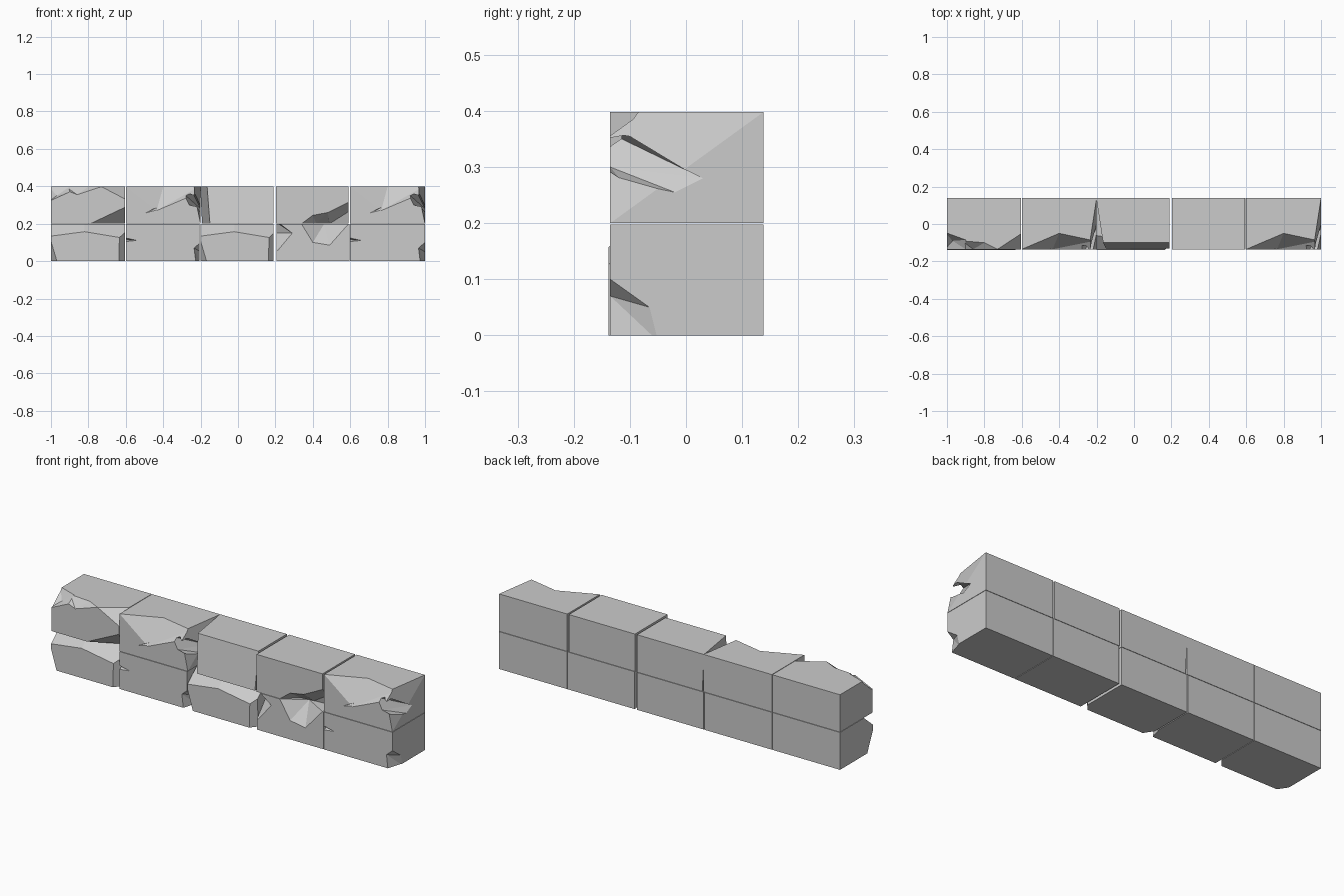
import bpy, bmesh
from mathutils import Vector

if "Cube" in bpy.data.objects:
    bpy.data.objects.remove(bpy.data.objects["Cube"])

F, B, H = -0.135, 0.138, 0.198   # front y, back y, block height


def new_object(name, bm):
    bmesh.ops.recalc_face_normals(bm, faces=bm.faces[:])
    me = bpy.data.meshes.new(name)
    bm.to_mesh(me)
    bm.free()
    ob = bpy.data.objects.new(name, me)
    bpy.context.collection.objects.link(ob)
    return ob


def hull(points):
    bm = bmesh.new()
    for p in points:
        bm.verts.new(p)
    res = bmesh.ops.convex_hull(bm, input=bm.verts[:])
    loose = [v for v in bm.verts if not v.link_faces]
    bmesh.ops.delete(bm, geom=loose, context='VERTS')
    return bm


def block(name, cx, z0, left=-0.2, right=0.197, front=F, planes=(), notches=()):
    """Stone block in local space: flat cuts by planes, then hollow chips."""
    bm = hull([(x, y, z) for x in (left, right) for y in (front, B) for z in (0, H)])
    for a, b, c in planes:
        a, b, c = Vector(a), Vector(b), Vector(c)
        n = (b - a).cross(c - a).normalized()
        if n.dot(Vector((0, 0, H / 2)) - a) > 0:
            n = -n
        cut = bmesh.ops.bisect_plane(bm, geom=bm.verts[:] + bm.edges[:] + bm.faces[:],
                                     plane_co=a, plane_no=n, clear_outer=True)
        edges = [e for e in bm.edges if e.is_boundary]
        if edges:
            bmesh.ops.contextual_create(bm, geom=edges)
    ob = new_object(name, bm)
    bpy.context.view_layer.objects.active = ob
    for pts in notches:
        cutter = new_object("chip_cutter", hull(pts))
        cutter.hide_render = True
        mod = ob.modifiers.new("chip", 'BOOLEAN')
        mod.operation, mod.solver, mod.object = 'DIFFERENCE', 'EXACT', cutter
        bpy.ops.object.modifier_apply(modifier=mod.name)
        bpy.data.objects.remove(cutter)
    ob.location = (cx, 0, z0)
    return ob


# Recurring stone: broken top edge, slanted right end, hollow in right corner
broken_top = dict(
    right=0.2,
    planes=[((.2, B, H), (.165, -.09, H), (.2, F, 0))],
    notches=[
        [(-.2, F, H), (-.035, F, .07), (.085, F, .135), (.15, F, .16), (0, -.05, H),
         (.07, -.085, H), (.19, -.09, H), (.2, F, .17), (0, -.25, .3), (.25, -.2, .3)],
        [(.11, F, .16), (.14, F, .10), (.16, -.10, .16), (.2, .03, .08), (.2, -.02, .055),
         (.2, -.115, .075), (.3, -.1, .10), (.28, -.22, .12)],
        [(-.12, -.14, .045), (.04, -.14, .13), (-.02, -.14, .072), (-.04, -.125, .083)],
    ])

# Recurring stone: worn upper edge, bevelled right edge, lower left corner off
worn_edge = dict(
    front=-.138,
    planes=[((-.2, F, .19), (-.02, F, .16), (-.02, -.09, H)),
            ((-.02, F, .16), (.17, F, .185), (-.02, -.09, H)),
            ((.165, F, 0), (.17, F, H), (.195, -.10, .1)),
            ((-.2, F, .1), (-.17, F, 0), (-.2, -.09, 0))])

# Recurring stone: small front nick, lower right corner hollow
nicked = dict(
    right=0.2,
    notches=[
        [(-.22, -.14, .13), (-.22, -.14, .10), (-.13, -.14, .11), (-.2, -.11, .115)],
        [(.165, F, .07), (.175, F, -.01), (.2, -.065, .05), (.2, -.05, -.01),
         (.2, F, .1), (.26, -.2, -.01), (.26, -.2, .08)],
    ])

# Lower course
block("lower_block_1", -.8, 0, **worn_edge)
block("lower_block_2", -.4, 0, **{**nicked, "right": .195})
block("lower_block_3", 0, 0, **{**worn_edge, "right": .19})
block("lower_block_4", .4, 0, left=-.195, notches=[
    [(-.19, F, .21), (-.145, F, .165), (-.11, F, .15), (-.185, F, .06), (-.2, F, .05),
     (-.2, -.05, .15), (-.2, -.07, .21), (-.26, -.2, .12), (-.26, -.2, .21)],
    [(-.06, F, H), (0, F, .1), (.09, F, .085), (.19, F, H), (.06, -.06, H), (.06, -.25, .3)]])
block("lower_block_5", .8, 0, **nicked)

# Upper course
Z = 0.2
block("upper_block_1", -.8, Z,
      planes=[((.07, F, H), (.2, F, .13), (.2, -.05, H)),
              ((.01, F, 0), (.2, F, .09), (.2, -.04, 0))],
      notches=[
          [(-.21, F, .12), (-.1, F, .17), (-.21, -.045, H), (-.1, -.085, H),
           (-.17, -.09, .15), (-.2, -.25, .3), (-.1, -.22, .3)],
          [(-.12, F, .18), (-.06, F, .155), (.07, F, H), (-.12, -.09, H), (0, -.10, H),
           (-.05, -.25, .3)]])
block("upper_block_2", -.4, Z, **{**broken_top})
block("upper_block_3", 0, Z, right=.19,
      planes=[((-.17, -.1, H), (.19, -.1, H), (0, -.13, 0)),
              ((-.197, B, .1), (-.165, -.1, H), (-.15, -.13, 0))])
block("upper_block_4", .4, Z, left=-.197, right=.19, notches=[
    [(-.06, F, 0), (0, F, .045), (.08, F, .06), (.11, F, 0), (.02, -.07, 0), (.1, -.06, 0),
     (.03, -.25, -.1)],
    [(.05, F, 0), (.08, F, .06), (.2, F, .12), (.2, F, 0), (.09, -.06, 0), (.2, -.05, 0),
     (.2, -.07, .07), (.14, -.25, -.08)]])
block("upper_block_5", .8, Z, **broken_top)
